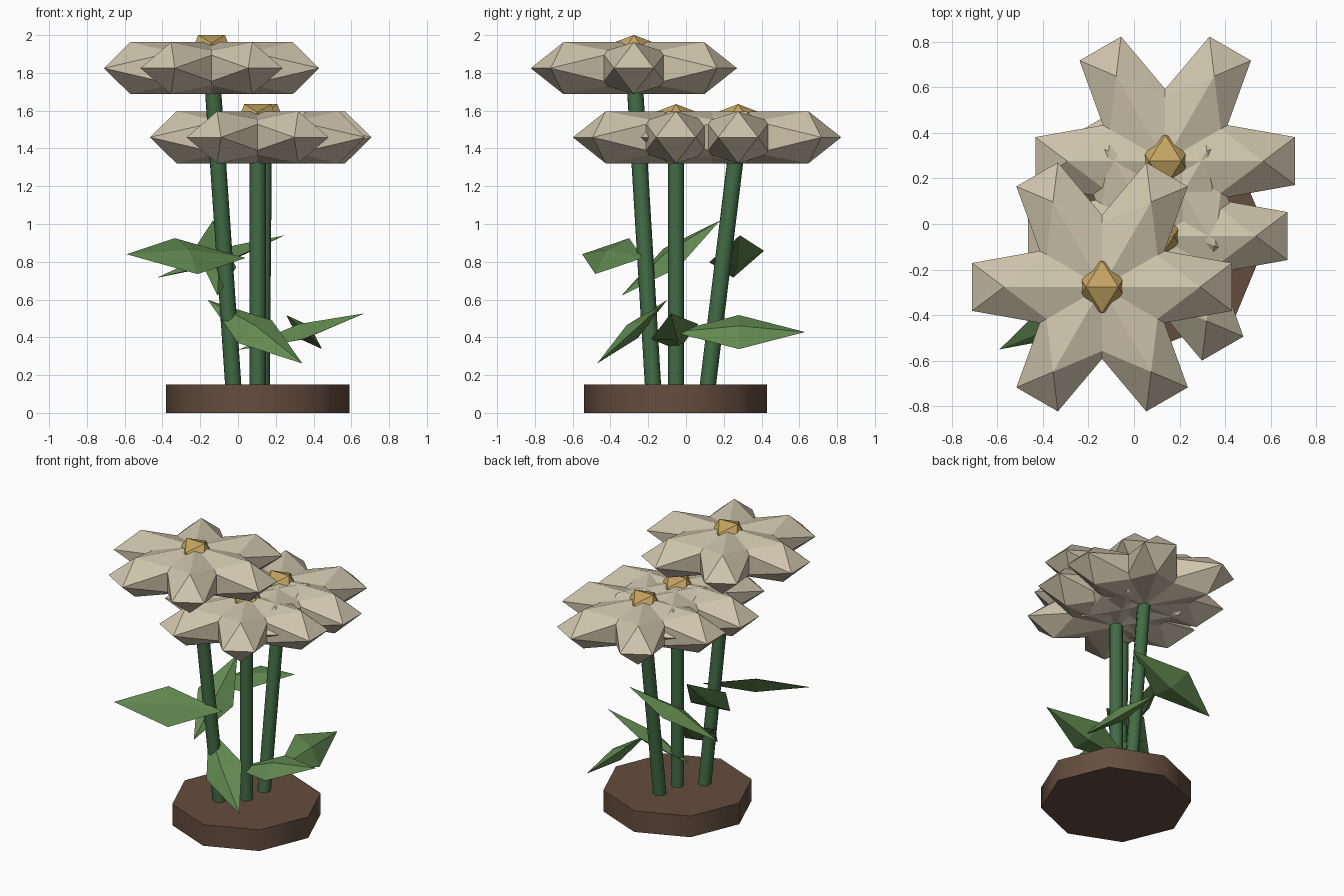
import bpy, bmesh, math
from mathutils import Vector, Matrix

if "Cube" in bpy.data.objects:
    bpy.data.objects.remove(bpy.data.objects["Cube"])


def material(name, rgb):
    m = bpy.data.materials.new(name)
    m.diffuse_color = (*rgb, 1)
    m.use_nodes = True
    m.node_tree.nodes["Principled BSDF"].inputs["Base Color"].default_value = m.diffuse_color
    return m


SOIL = material("soil", (0.13, 0.075, 0.05))
STEM = material("stem_green", (0.055, 0.15, 0.06))
LEAF = material("leaf_green", (0.12, 0.25, 0.08))
PETAL = material("petal_cream", (0.62, 0.55, 0.41))
SEED = material("seed_gold", (0.55, 0.37, 0.12))


def hull_object(name, groups, mat):
    """One flat-shaded mesh made of convex solids, one per point group."""
    bm = bmesh.new()
    for pts in groups:
        verts = [bm.verts.new(p) for p in pts]
        bmesh.ops.convex_hull(bm, input=verts)
    bmesh.ops.recalc_face_normals(bm, faces=bm.faces)
    me = bpy.data.meshes.new(name)
    bm.to_mesh(me)
    bm.free()
    me.materials.append(mat)
    ob = bpy.data.objects.new(name, me)
    bpy.context.collection.objects.link(ob)
    return ob


def rod(name, a, b, radius, mat, sides=8):
    """Prism from a to b with softly shaded sides."""
    a, b = Vector(a), Vector(b)
    d = b - a
    bpy.ops.mesh.primitive_cylinder_add(vertices=sides, radius=radius, depth=d.length,
                                        location=(a + b) / 2)
    ob = bpy.context.object
    ob.name = name
    ob.rotation_euler = d.to_track_quat('Z', 'Y').to_euler() if d.xy.length > 1e-4 else (0, 0, 0)
    ob.data.materials.append(mat)
    bpy.ops.object.shade_smooth_by_angle(angle=math.radians(50))
    return ob


# Unit icosahedron with an edge on top, running along x
T = (1 + 5 ** 0.5) / 2
N = math.hypot(1, T)
ICO = []
for i in (-1, 1):
    for j in (-T, T):
        ICO += [Vector((i, 0, j)) / N, Vector((0, j, i)) / N, Vector((j, i, 0)) / N]


def flower(name, x, y, z):
    """Ring of six stretched icosahedron petals around a seed head."""
    petals = []
    for k in range(6):
        turn = Matrix.Rotation(k * math.pi / 3, 3, 'Z')
        petals.append([turn @ Vector((0.204 + 0.43 * p.x, 0.2 * p.y, 0.162 * p.z))
                       + Vector((x, y, z)) for p in ICO])
    hull_object(name + "_petals", petals, PETAL)
    hull_object(name + "_seed_head",
                [[p * 0.135 + Vector((x, y, z + 0.061)) for p in ICO]], SEED)


def leaf(name, centre, axis, width, thick=0.045):
    """Flattened octahedron given by half-length and half-width vectors."""
    c, a, w = Vector(centre), Vector(axis), Vector(width)
    n = a.cross(w).normalized() * thick
    hull_object(name, [[c + s * v for v in (a, w, n) for s in (-1, 1)]], LEAF)


# Soil disc
rod("soil_base", (0.105, -0.055, 0), (0.105, -0.055, 0.15), 0.485, SOIL)

# Stems and blooms
plants = {
    "tall": ((-0.022, -0.172, 0.10), (-0.14, -0.276, 1.825)),
    "middle": ((0.104, -0.053, 0.10), (0.104, -0.053, 1.459)),
    "back": ((0.125, 0.11, 0.10), (0.137, 0.276, 1.459)),
}
for name, (foot, top) in plants.items():
    rod(name + "_stem", foot, top, 0.043, STEM)
    flower(name + "_flower", *top)

# Two leaves per stem
leaf("tall_lower_leaf", (0.09, -0.285, 0.43), (0.25, -0.185, -0.168), (0.09, 0.07, 0.06))
leaf("tall_upper_leaf", (-0.275, -0.39, 0.83), (-0.315, -0.16, 0.01), (-0.06, 0.09, 0.095))
leaf("middle_lower_leaf", (0.335, -0.06, 0.43), (0.335, -0.02, 0.097), (-0.01, 0.125, 0.04))
leaf("middle_upper_leaf", (-0.12, -0.08, 0.82), (0.012, -0.262, -0.2), (-0.11, -0.04, 0.05))
leaf("back_lower_leaf", (0.35, 0.28, 0.428), (-0.01, 0.35, 0.0), (0.095, 0.0, -0.09))
leaf("back_upper_leaf", (-0.09, 0.268, 0.828), (0.337, 0.018, 0.112), (-0.02, 0.145, 0.03))
